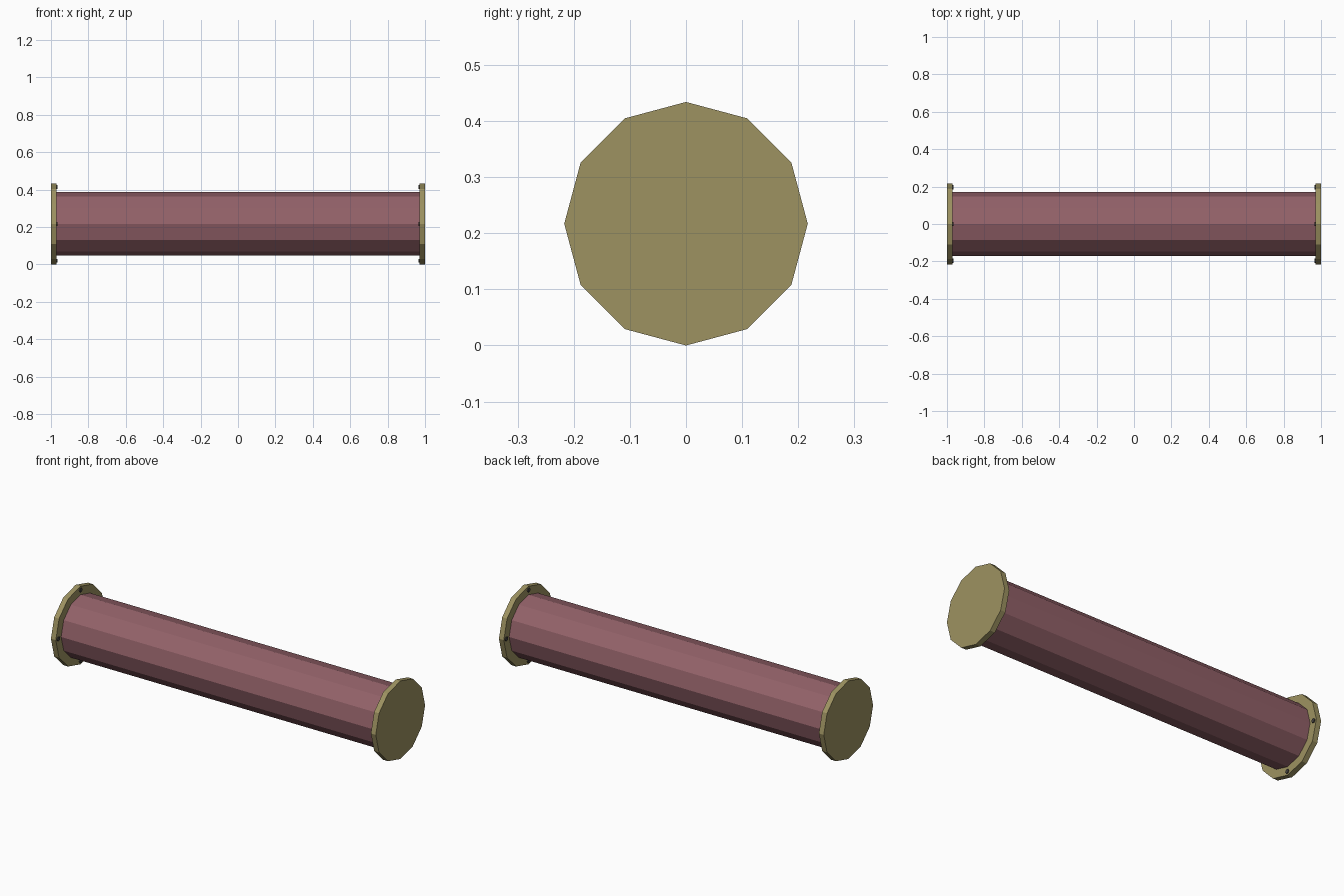
import bpy
import math

if "Cube" in bpy.data.objects:
    bpy.data.objects.remove(bpy.data.objects["Cube"])

AXIS_Z = 0.217  # height of the pipe's axis


def material(name, rgb):
    m = bpy.data.materials.new(name)
    m.diffuse_color = (*rgb, 1)
    m.use_nodes = True
    m.node_tree.nodes["Principled BSDF"].inputs["Base Color"].default_value = m.diffuse_color
    return m


def x_cylinder(name, x0, x1, radius, sides, mat, y=0.0, z=AXIS_Z):
    """Flat-shaded cylinder running along x from x0 to x1."""
    bpy.ops.mesh.primitive_cylinder_add(
        vertices=sides, radius=radius, depth=abs(x1 - x0),
        location=((x0 + x1) / 2, y, z), rotation=(0, math.pi / 2, 0))
    ob = bpy.context.object
    ob.name = name
    ob.data.materials.append(mat)
    return ob


pipe_mat = material("painted_pipe", (0.29, 0.12, 0.14))
flange_mat = material("brass_flange", (0.34, 0.29, 0.12))
bolt_mat = material("dark_bolt", (0.06, 0.055, 0.05))

# Pipe body
x_cylinder("pipe", -0.975, 0.975, 0.17, 12, pipe_mat)

for side, s in (("left", -1), ("right", 1)):
    # End flange
    x_cylinder(f"{side}_flange", s * 0.97, s * 1.0, 0.217, 12, flange_mat)
    # Four bolt heads on the inner face of the flange
    for i in range(4):
        a = i * math.pi / 2
        x_cylinder(f"{side}_bolt_{i + 1}", s * 0.965, s * 0.98, 0.012, 6, bolt_mat,
                   y=0.197 * math.cos(a), z=AXIS_Z + 0.197 * math.sin(a))
